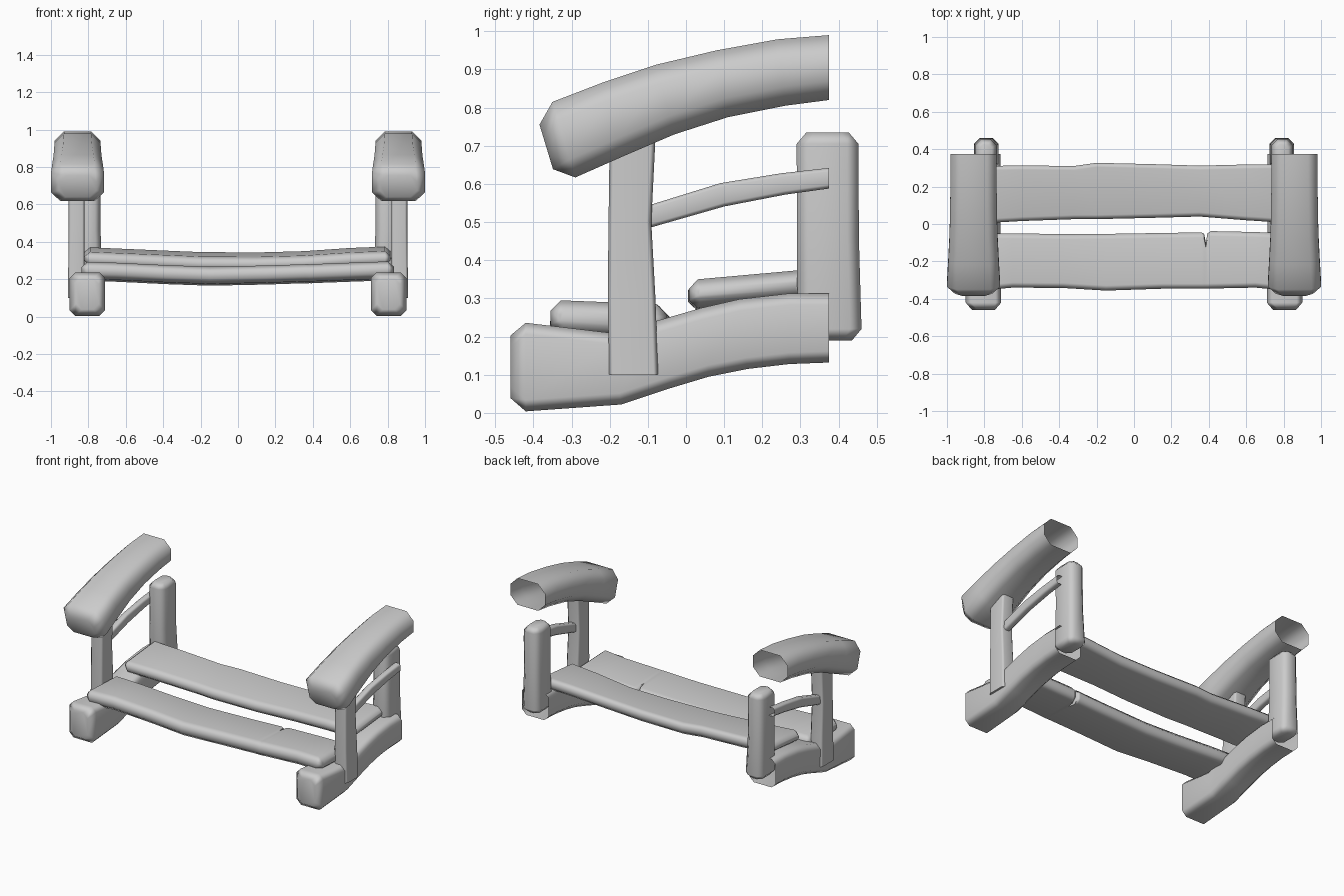
import bpy, bmesh, math
from mathutils import Vector

if "Cube" in bpy.data.objects:
    bpy.data.objects.remove(bpy.data.objects["Cube"], do_unlink=True)

grey = bpy.data.materials.new("plain grey")
grey.use_nodes = True
grey.diffuse_color = (0.6, 0.6, 0.6, 1)
grey.node_tree.nodes["Principled BSDF"].inputs["Base Color"].default_value = (0.6, 0.6, 0.6, 1)


def loft(name, frames, chamfer, start=None, end=None):
    """Sweep a chamfered rectangle through (centre, half_u, half_v) frames.
    start / end: None = open, 0 = flat cap, otherwise length of a bevelled cap."""
    frames = [tuple(Vector(v) for v in f) for f in frames]

    def bevelled(f, neighbour, length):
        c, u, v = f
        out = (c - neighbour[0]).normalized() * length
        shrink = length * 0.85
        return (c + out, u - u.normalized() * shrink, v - v.normalized() * shrink)

    first = [bevelled(frames[0], frames[1], start)] if start else []
    last = [bevelled(frames[-1], frames[-2], end)] if end else []
    frames = first + frames + last

    bm = bmesh.new()
    rings = []
    for c, u, v in frames:
        k = min(chamfer, u.length * 0.6, v.length * 0.6)
        a, b = 1 - k / u.length, 1 - k / v.length
        outline = [(1, -b), (1, b), (a, 1), (-a, 1), (-1, b), (-1, -b), (-a, -1), (a, -1)]
        rings.append([bm.verts.new(c + u * p + v * q) for p, q in outline])
    for r, s in zip(rings, rings[1:]):
        for i in range(8):
            j = (i + 1) % 8
            bm.faces.new((r[i], r[j], s[j], s[i]))
    if start is not None:
        bm.faces.new(rings[0][::-1])
    if end is not None:
        bm.faces.new(rings[-1])
    bmesh.ops.recalc_face_normals(bm, faces=bm.faces)
    mesh = bpy.data.meshes.new(name)
    bm.to_mesh(mesh)
    bm.free()
    mesh.materials.append(grey)
    ob = bpy.data.objects.new(name, mesh)
    bpy.context.collection.objects.link(ob)
    bpy.ops.object.select_all(action="DESELECT")
    ob.select_set(True)
    bpy.context.view_layer.objects.active = ob
    bpy.ops.object.shade_smooth_by_angle(angle=math.radians(52))
    weighted = ob.modifiers.new("Weighted normals", "WEIGHTED_NORMAL")
    weighted.keep_sharp = True
    return ob


def side_beam(x, rows):
    """Rows of (low y, low z, high y, high z, width) for a beam running back."""
    return [((x, (yl + yh) / 2, (zl + zh) / 2), (w / 2, 0, 0), (0, (yh - yl) / 2, (zh - zl) / 2))
            for yl, zl, yh, zh, w in rows]


def post(side, rows):
    """Rows of (z, inner x, outer x, front y, back y) for an upright."""
    return [((side * (a + b) / 2, (f + k) / 2, z), ((b - a) / 2, 0, 0), (0, (k - f) / 2, 0))
            for z, a, b, f, k in rows]


def plank(rows, rise, thickness):
    """Rows of (x, front y, back y, top z) for a seat board."""
    return [((x, (f + k) / 2, top - thickness / 2), (0, (k - f) / 2, rise / 2), (0, 0, thickness / 2))
            for x, f, k, top in rows]


for side, label in ((1, "left"), (-1, "right")):
    # Curved foot beam, open at the back
    loft(label + "_foot", side_beam(side * 0.805, [
        (-0.42, 0.004, -0.42, 0.236, 0.19), (-0.17, 0.022, -0.20, 0.21, 0.185),
        (-0.04, 0.065, -0.07, 0.243, 0.185), (0.06, 0.095, 0.04, 0.275, 0.185),
        (0.16, 0.115, 0.14, 0.298, 0.185), (0.27, 0.128, 0.27, 0.313, 0.185),
        (0.375, 0.132, 0.375, 0.313, 0.185)]), 0.03, start=0.04)

    # Heavy curved armrest, open at the back
    loft(label + "_armrest", side_beam(side * 0.858, [
        (-0.29, 0.617, -0.35, 0.815, 0.284), (-0.17, 0.67, -0.22, 0.865, 0.27),
        (-0.03, 0.73, -0.08, 0.912, 0.256), (0.11, 0.775, 0.08, 0.95, 0.25),
        (0.26, 0.805, 0.24, 0.979, 0.246), (0.375, 0.82, 0.375, 0.99, 0.245)]),
        0.05, start=0.05)

    # Front upright, fixed to the outside of the foot
    loft(label + "_front_post", post(side, [
        (0.10, 0.82, 0.91, -0.202, -0.073), (0.30, 0.82, 0.907, -0.205, -0.08),
        (0.50, 0.82, 0.905, -0.203, -0.091), (0.72, 0.82, 0.905, -0.2, -0.08),
        (0.78, 0.82, 0.905, -0.2, -0.08)]), 0.012, start=0, end=0)

    # Rear upright
    loft(label + "_back_post", post(side, [
        (0.22, 0.725, 0.855, 0.292, 0.46), (0.46, 0.735, 0.85, 0.291, 0.453),
        (0.705, 0.735, 0.85, 0.29, 0.452)]), 0.03, start=0.03, end=0.03)

    # Thin curved rail between the uprights
    loft(label + "_side_rail", side_beam(side * 0.865, [
        (-0.12, 0.478, -0.12, 0.537, 0.045), (0.10, 0.541, 0.09, 0.602, 0.045),
        (0.26, 0.572, 0.25, 0.628, 0.045), (0.375, 0.588, 0.375, 0.642, 0.045)]), 0.01)

# Front seat board, split at its back edge
loft("front_seat_board", plank([
    (-0.805, -0.355, -0.05, 0.287), (-0.65, -0.34, -0.05, 0.283),
    (-0.38, -0.342, -0.054, 0.27), (-0.15, -0.356, -0.053, 0.262),
    (0.15, -0.346, -0.048, 0.268), (0.36, -0.346, -0.045, 0.275),
    (0.375, -0.346, -0.053, 0.275), (0.384, -0.346, -0.098, 0.275),
    (0.393, -0.346, -0.05, 0.275), (0.41, -0.345, -0.038, 0.276),
    (0.65, -0.34, -0.043, 0.285), (0.80, -0.355, -0.05, 0.29)],
    -0.012, 0.092), 0.03, start=0.033, end=0.033)

# Rear seat board, tilted up towards the back
loft("back_seat_board", plank([
    (-0.79, 0.005, 0.31, 0.358), (-0.6, 0.016, 0.313, 0.35),
    (-0.32, 0.026, 0.31, 0.338), (-0.2, 0.026, 0.327, 0.333),
    (0.1, 0.033, 0.32, 0.331), (0.35, 0.04, 0.312, 0.338),
    (0.6, 0.02, 0.318, 0.355), (0.785, 0.008, 0.32, 0.362)],
    0.028, 0.076), 0.03, start=0.03, end=0.03)
